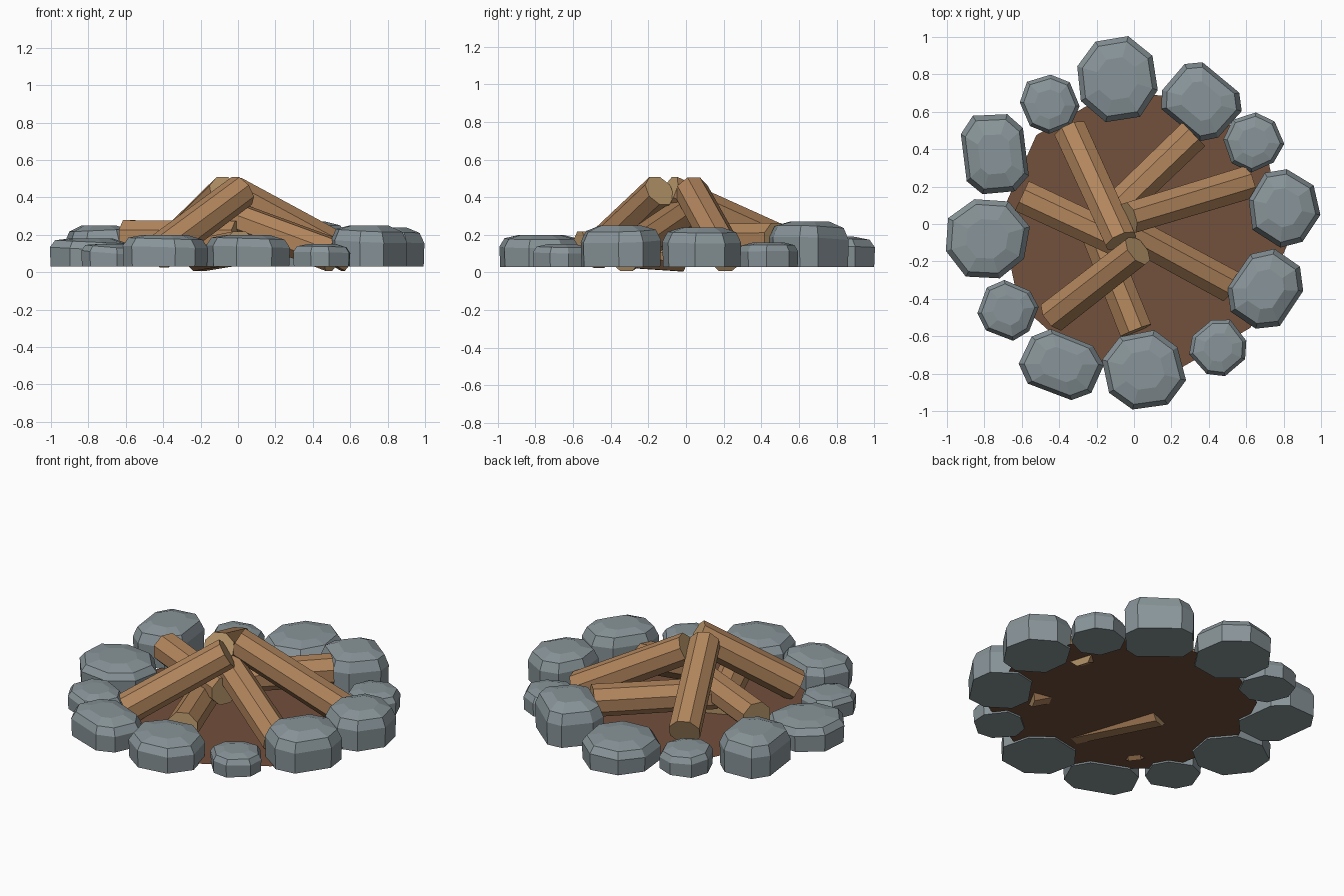
import bpy, bmesh, math, random
from mathutils import Vector, Matrix

if "Cube" in bpy.data.objects:
    bpy.data.objects.remove(bpy.data.objects["Cube"])

random.seed(4)


def material(name, rgb):
    m = bpy.data.materials.new(name)
    m.diffuse_color = (*rgb, 1)
    m.use_nodes = True
    m.node_tree.nodes["Principled BSDF"].inputs["Base Color"].default_value = m.diffuse_color
    return m


STONE = material("stone_grey", (0.25, 0.30, 0.32))
BARK = material("bark_brown", (0.45, 0.24, 0.11))
CUT = material("cut_wood", (0.50, 0.32, 0.15))
SOIL = material("soil_brown", (0.17, 0.08, 0.045))


def finish(bm, name, *mats):
    bmesh.ops.recalc_face_normals(bm, faces=bm.faces[:])
    me = bpy.data.meshes.new(name)
    bm.to_mesh(me)
    bm.free()
    for m in mats:
        me.materials.append(m)
    ob = bpy.data.objects.new(name, me)
    bpy.context.collection.objects.link(ob)
    return ob


def stone(name, x, y, w, d, deg, cut, top):
    """Chamfered block: straight wall, bevelled shoulder, smaller flat cap."""
    a, b = w / 2, d / 2
    outline = [(a, cut - b), (a, b - cut), (a - cut, b), (cut - a, b),
               (-a, b - cut), (-a, cut - b), (cut - a, -b), (a - cut, -b)]
    outline = [Vector((px, py, 0)) * random.uniform(0.96, 1.05) for px, py in outline]
    rot = Matrix.Rotation(math.radians(deg), 3, 'Z')
    h = top - 0.03
    tilt = random.uniform(-0.08, 0.08)
    bm = bmesh.new()
    rings = []
    for scale, level in ((0.98, 0), (1.0, 0.62), (0.87, 0.88), (0.5, 1.0)):
        ring = []
        for p in outline:
            q = p * scale
            q.z = 0.03 + h * level + (tilt * q.x if 0 < level < 1 else 0)
            ring.append(bm.verts.new(rot @ q + Vector((x, y, 0))))
        rings.append(ring)
    for lo, hi in zip(rings, rings[1:]):
        for i in range(8):
            j = (i + 1) % 8
            bm.faces.new((lo[i], lo[j], hi[j], hi[i]))
    bm.faces.new(rings[0])
    bm.faces.new(rings[-1])
    finish(bm, name, STONE)


def log(name, outer, inner, r=0.095):
    """Eight-sided log between two end centres, with pale cut ends."""
    p, q = Vector(outer), Vector(inner)
    axis = q - p
    bm = bmesh.new()
    bmesh.ops.create_cone(bm, cap_ends=True, segments=8, radius1=r, radius2=r * 0.96,
                          depth=axis.length)
    for f in bm.faces:
        f.material_index = 1 if len(f.verts) > 4 else 0
    turn = axis.to_track_quat('Z', 'Y').to_matrix().to_4x4()
    spin = Matrix.Rotation(math.radians(22.5), 4, 'Z')
    bm.transform(Matrix.Translation((p + q) / 2) @ turn @ spin)
    finish(bm, name, BARK, CUT)


# Ring of stones: x, y, width, depth, turn, corner cut, top height
for i, s in enumerate((
        (-0.09, 0.78, 0.42, 0.43, 8, 0.12, 0.19),
        (0.36, 0.66, 0.40, 0.33, -40, 0.07, 0.27),
        (0.64, 0.44, 0.29, 0.29, 20, 0.08, 0.16),
        (0.80, 0.09, 0.36, 0.40, 12, 0.12, 0.24),
        (0.70, -0.35, 0.34, 0.40, -35, 0.09, 0.25),
        (0.45, -0.66, 0.28, 0.28, 40, 0.07, 0.15),
        (0.05, -0.78, 0.41, 0.40, 10, 0.11, 0.20),
        (-0.39, -0.75, 0.41, 0.32, -22, 0.08, 0.20),
        (-0.67, -0.46, 0.29, 0.28, -20, 0.07, 0.15),
        (-0.785, -0.08, 0.42, 0.41, -6, 0.12, 0.18),
        (-0.745, 0.37, 0.34, 0.42, 6, 0.08, 0.25),
        (-0.45, 0.64, 0.29, 0.30, 22, 0.08, 0.16))):
    stone(f"ring_stone_{i + 1}", *s)

# Stacked logs: low outer end, inner end
for i, (a, b) in enumerate((
        ((-0.34, 0.50, 0.16), (-0.07, -0.09, 0.43)),
        ((0.60, 0.22, 0.085), (-0.03, 0.03, 0.43)),
        ((0.32, 0.48, 0.175), (-0.20, -0.02, 0.17)),
        ((-0.43, -0.49, 0.10), (0.02, -0.14, 0.435)),
        ((0.51, -0.33, 0.09), (-0.08, -0.01, 0.31)),
        ((0.01, -0.57, 0.13), (-0.21, -0.02, 0.09)),
        ((-0.60, 0.15, 0.19), (0.00, -0.13, 0.19)))):
    log(f"log_{i + 1}", a, b)

# Soil patch under the fire
bm = bmesh.new()
bmesh.ops.create_circle(bm, cap_ends=True, segments=10, radius=0.77,
                        matrix=Matrix.Translation((0.05, -0.04, 0.04))
                        @ Matrix.Rotation(math.radians(12), 4, 'Z'))
finish(bm, "soil_patch", SOIL)
